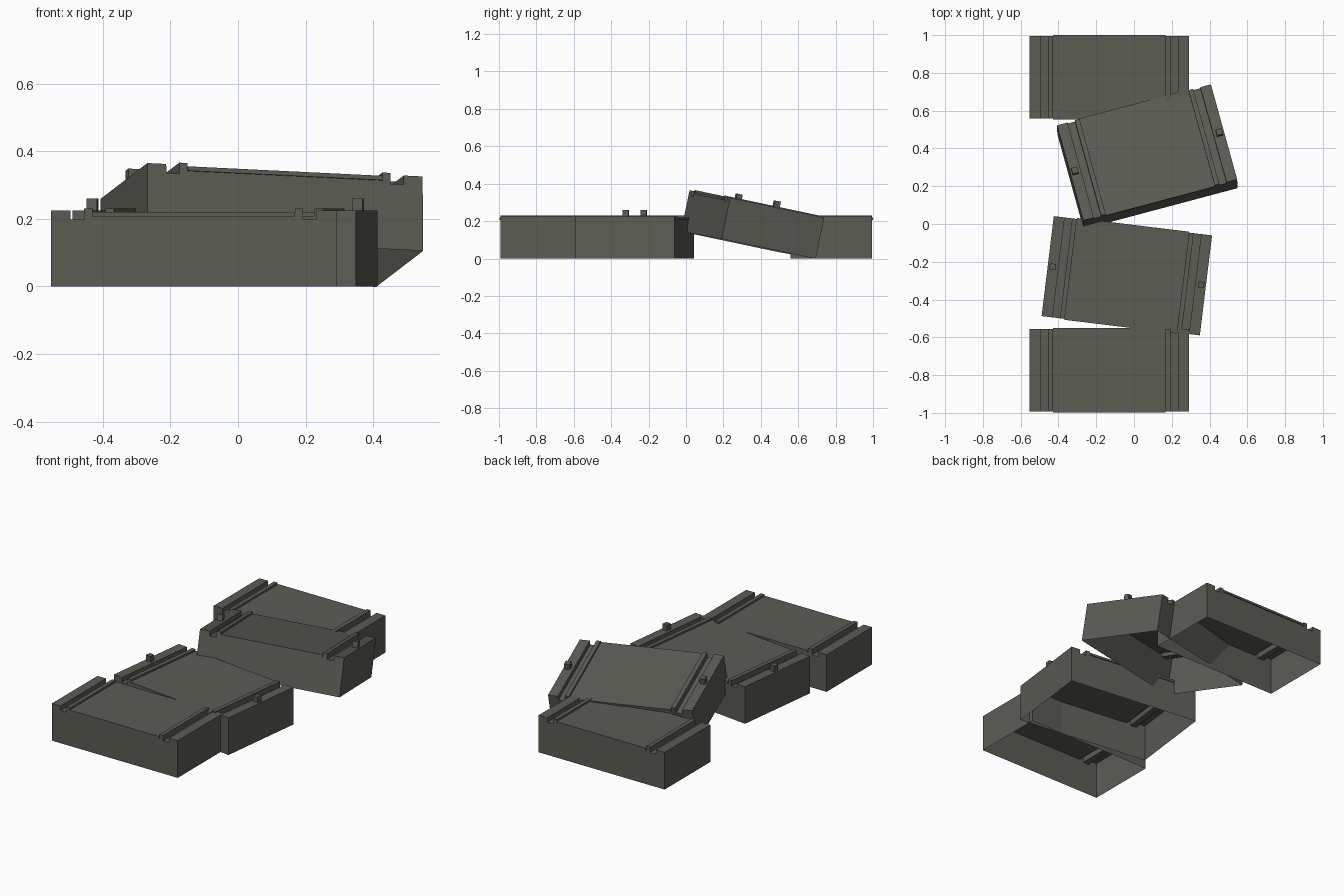
import bpy, bmesh, math
from mathutils import Matrix, Vector

if "Cube" in bpy.data.objects:
    bpy.data.objects.remove(bpy.data.objects["Cube"])

stone = bpy.data.materials.new("dark_olive_grey")
stone.diffuse_color = (0.105, 0.109, 0.088, 1)
stone.use_nodes = True
stone.node_tree.nodes["Principled BSDF"].inputs["Base Color"].default_value = stone.diffuse_color

# Right half of the cross-section (x, z), from the middle out to the lower edge
HALF = [(0.299, 0.213), (0.299, 0.231), (0.324, 0.231), (0.324, 0.198),
        (0.364, 0.198), (0.364, 0.225), (0.422, 0.225), (0.422, 0.0)]
PROFILE = [(-x, z) for x, z in reversed(HALF)] + HALF


def finish(name, bm, matrix):
    bm.transform(matrix)
    mesh = bpy.data.meshes.new(name)
    bm.to_mesh(mesh)
    bm.free()
    mesh.materials.append(stone)
    obj = bpy.data.objects.new(name, mesh)
    bpy.context.collection.objects.link(obj)


def add_box(name, centre, size, matrix):
    bm = bmesh.new()
    bmesh.ops.create_cube(bm, size=1)
    bm.transform(Matrix.Translation(centre) @ Matrix.Diagonal((*size, 1)))
    finish(name, bm, matrix)


def add_block(name, depth, matrix, pegs):
    # Hollow grooved shell, open underneath
    bm = bmesh.new()
    front, back = [[bm.verts.new((x, y, z)) for x, z in PROFILE]
                   for y in (-depth / 2, depth / 2)]
    for i in range(len(PROFILE) - 1):
        bm.faces.new((front[i], front[i + 1], back[i + 1], back[i]))
    bm.faces.new(front[::-1])
    bm.faces.new(back)
    bmesh.ops.recalc_face_normals(bm, faces=bm.faces)
    if sum(f.normal.z * f.calc_area() for f in bm.faces) < 0:
        bmesh.ops.reverse_faces(bm, faces=bm.faces)
    finish(name + "_shell", bm, matrix)
    # Deck plate between the rails, slightly overhanging the ends
    add_box(name + "_deck", (0, 0, 0.2135), (0.598, depth + 0.01, 0.013), matrix)
    # Small square pegs on the outer rims
    if pegs:
        for side, label in ((-1, "left"), (1, "right")):
            add_box(f"{name}_{label}_peg", (side * 0.396, 0, 0.241),
                    (0.032, 0.032, 0.038), matrix)


# Two short end blocks standing square
add_block("front_block", 0.437, Matrix.Translation((-0.131, -0.774, 0)), False)
add_block("back_block", 0.437, Matrix.Translation((-0.131, 0.776, 0)), False)

# Long block turned on the ground
add_block("turned_block", 0.533, Matrix.Translation((-0.038, -0.274, 0))
          @ Matrix.Rotation(math.radians(-6.95), 4, 'Z'), True)

# Long block tipped up, resting on its neighbours
u = Vector((0.9656, 0.257, -0.047)).normalized()
w = u.cross(Vector((-0.261, 0.944, -0.2))).normalized()
v = w.cross(u)
tilt = Matrix((u, v, w)).transposed().to_4x4()
add_block("tipped_block", 0.533, Matrix.Translation((0.071, 0.333, 0.0715)) @ tilt, True)
